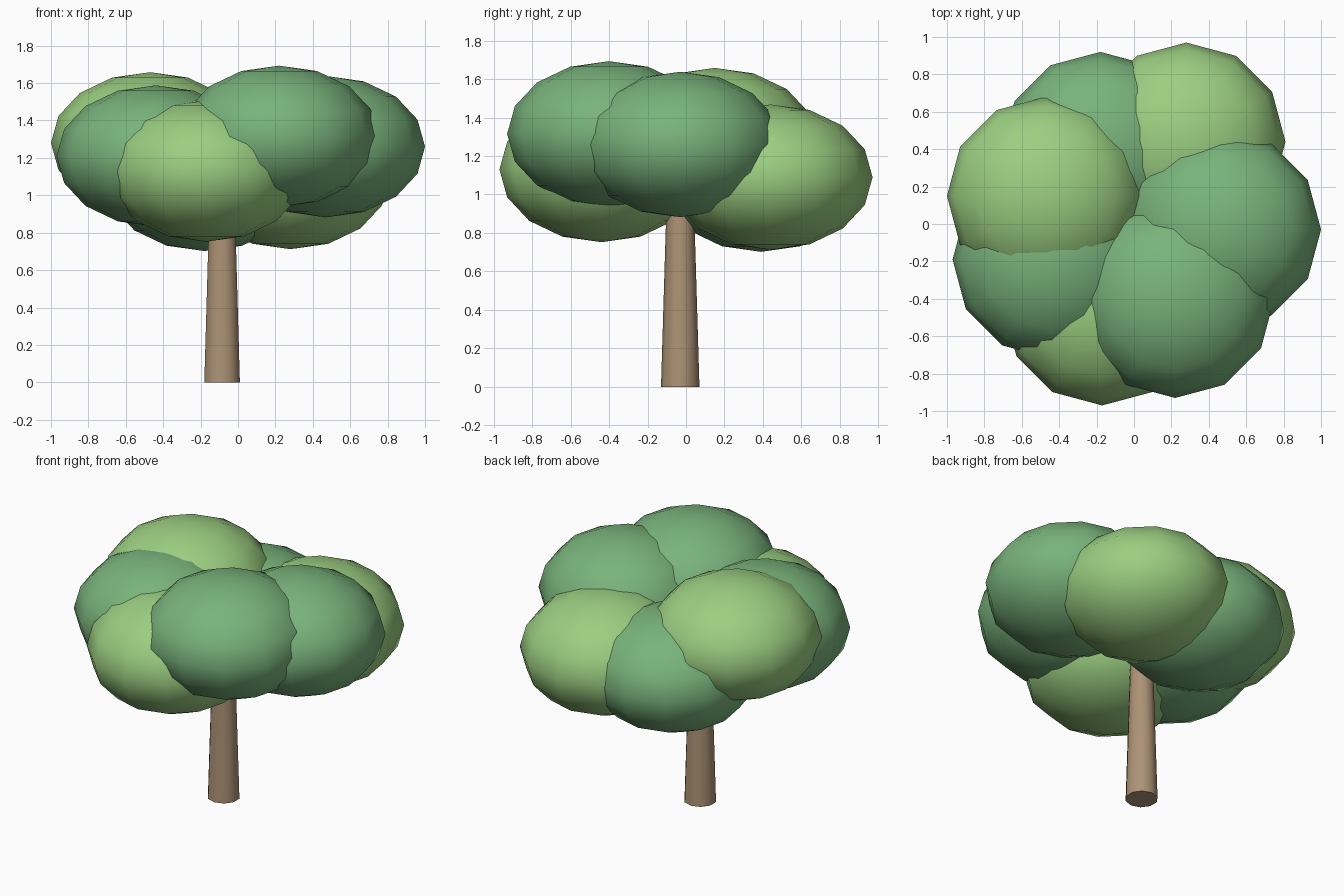
import bpy
import math

if "Cube" in bpy.data.objects:
    bpy.data.objects.remove(bpy.data.objects["Cube"])


def material(name, color):
    m = bpy.data.materials.new(name)
    m.diffuse_color = (*color, 1)
    m.use_nodes = True
    m.node_tree.nodes["Principled BSDF"].inputs["Base Color"].default_value = m.diffuse_color
    return m


bark = material("bark", (0.42, 0.29, 0.18))
light_green = material("light_green", (0.33, 0.62, 0.22))
dark_green = material("dark_green", (0.19, 0.45, 0.20))

# Tapered trunk, running up into the foliage
bpy.ops.mesh.primitive_cone_add(vertices=10, radius1=0.10, radius2=0.067,
                                depth=1.1, location=(-0.085, -0.03, 0.55))
trunk = bpy.context.object
trunk.name = "trunk"
trunk.data.materials.append(bark)
bpy.ops.object.shade_smooth_by_angle(angle=math.radians(50))

# Ring of flattened leaf clumps: centre and colour
clumps = [
    ((-0.47, 0.15, 1.28), light_green),
    ((-0.18, 0.39, 1.08), dark_green),
    ((0.28, 0.44, 1.09), light_green),
    ((0.47, -0.03, 1.26), dark_green),
    ((0.22, -0.40, 1.315), dark_green),
    ((-0.17, -0.44, 1.13), light_green),
    ((-0.44, -0.19, 1.21), dark_green),
]
for i, (centre, mat) in enumerate(clumps, 1):
    bpy.ops.mesh.primitive_uv_sphere_add(segments=12, ring_count=8, radius=1,
                                         location=centre, scale=(0.53, 0.53, 0.378))
    clump = bpy.context.object
    clump.name = f"leaf_clump_{i}"
    clump.data.materials.append(mat)
    bpy.ops.object.shade_smooth()
